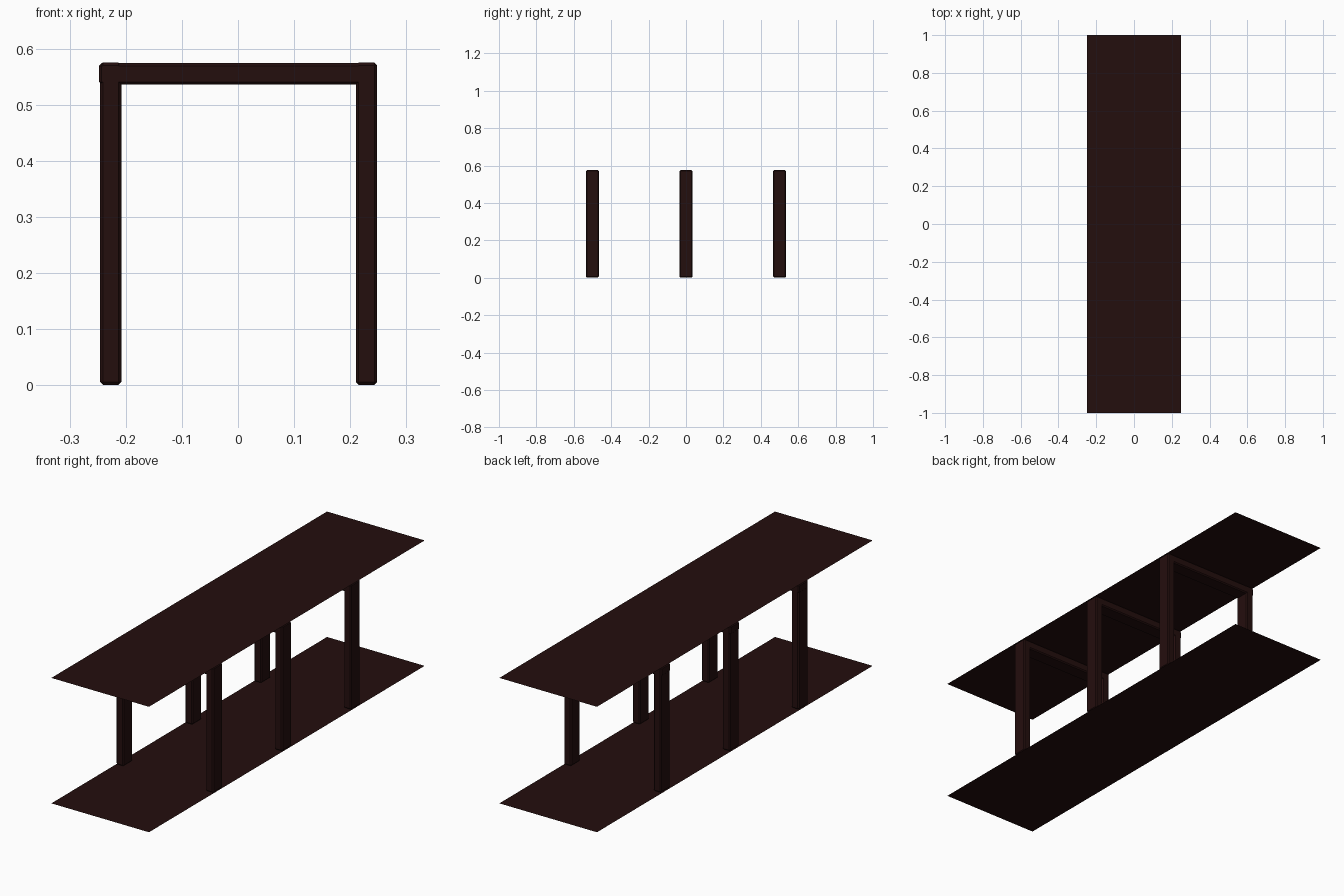
import bpy, bmesh

if "Cube" in bpy.data.objects:
    bpy.data.objects.remove(bpy.data.objects["Cube"])

wood = bpy.data.materials.new("dark brown wood")
wood.diffuse_color = (0.0175, 0.0044, 0.0042, 1)
wood.use_nodes = True
wood.node_tree.nodes["Principled BSDF"].inputs["Base Color"].default_value = wood.diffuse_color


def finish(name, bm):
    me = bpy.data.meshes.new(name)
    bm.to_mesh(me)
    bm.free()
    me.materials.append(wood)
    ob = bpy.data.objects.new(name, me)
    bpy.context.collection.objects.link(ob)
    return ob


def box(name, lo, hi, bevel=0.005):
    """Box between two corners with chamfered edges."""
    bm = bmesh.new()
    bmesh.ops.create_cube(bm, size=1)
    for v in bm.verts:
        v.co = [(a + b) / 2 + c * (b - a) for a, b, c in zip(lo, hi, v.co)]
    bmesh.ops.bevel(bm, geom=bm.edges[:], offset=bevel, segments=1,
                    affect='EDGES')
    return finish(name, bm)


def sheet(name, z):
    """Thin flat board, 0.5 x 2."""
    bm = bmesh.new()
    bmesh.ops.create_grid(bm, x_segments=1, y_segments=1, size=1)
    for v in bm.verts:
        v.co = (v.co.x * 0.248, v.co.y, z)
    return finish(name, bm)


# Upper and lower boards
sheet("top_board", 0.576)
sheet("bottom_board", 0.0)

# Three frames: two posts and a cross bar each
for i, y in enumerate((-0.5, 0.0, 0.5), 1):
    y0, y1 = y - 0.034, y + 0.034
    box(f"left_post_{i}", (-0.246, y0, 0.001), (-0.208, y1, 0.575))
    box(f"right_post_{i}", (0.21, y0, 0.001), (0.248, y1, 0.575))
    box(f"cross_bar_{i}", (-0.248, y0, 0.536), (0.246, y1, 0.5745))
